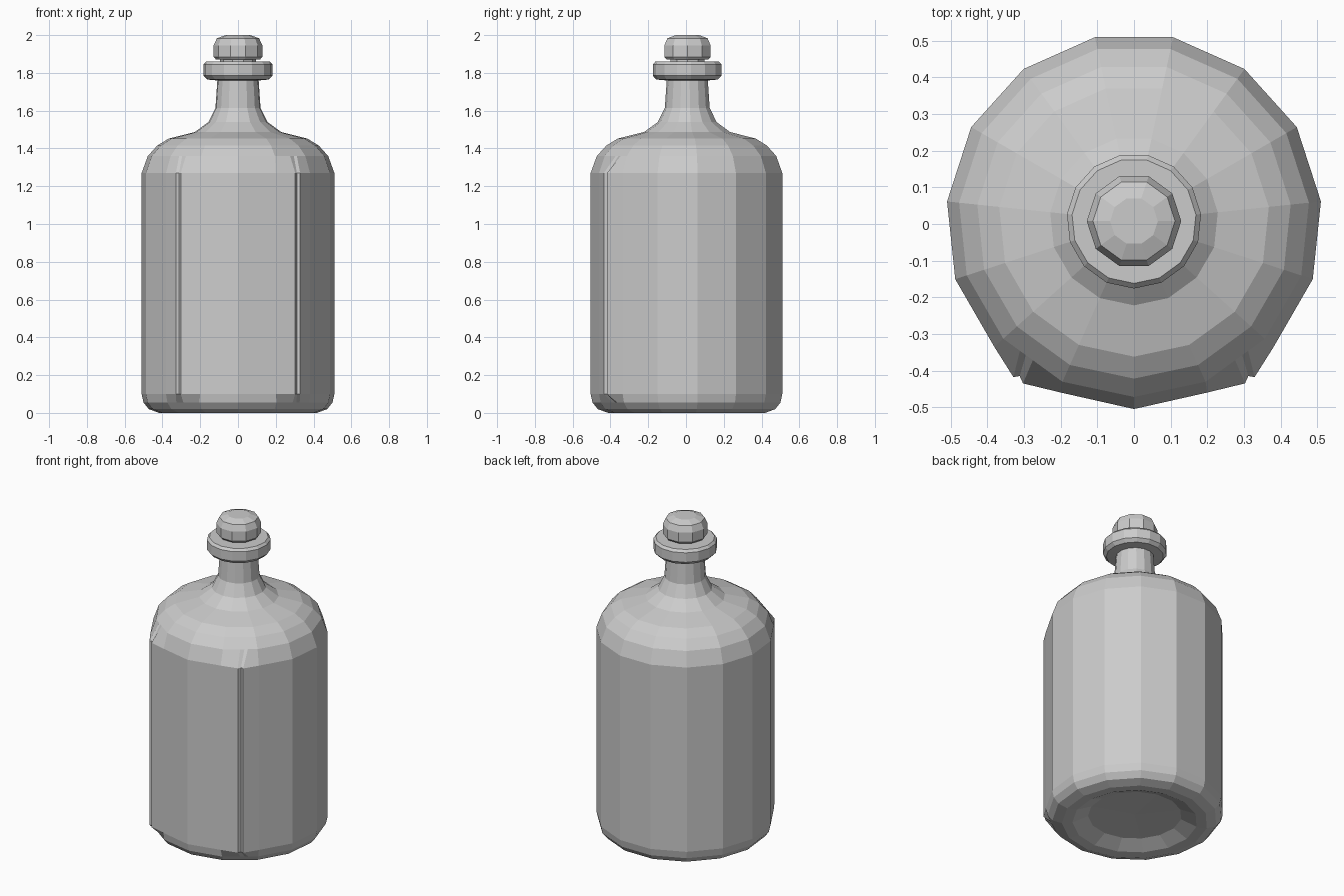
import bpy, bmesh
from math import sin, cos, radians
from mathutils import Vector

if "Cube" in bpy.data.objects:
    bpy.data.objects.remove(bpy.data.objects["Cube"])

YC = 0.008  # body axis offset so the overall bounds are centred


def loft(name, rings):
    """Skin a list of equal-length rings into a flat shaded object."""
    bm = bmesh.new()
    vs = [[bm.verts.new(p) for p in ring] for ring in rings]
    n = len(vs[0])
    for a, b in zip(vs, vs[1:]):
        for i in range(n):
            j = (i + 1) % n
            bm.faces.new((a[i], a[j], b[j], b[i]))
    bmesh.ops.remove_doubles(bm, verts=bm.verts, dist=1e-5)
    bmesh.ops.recalc_face_normals(bm, faces=bm.faces)
    me = bpy.data.meshes.new(name)
    bm.to_mesh(me)
    bm.free()
    ob = bpy.data.objects.new(name, me)
    bpy.context.collection.objects.link(ob)
    return ob


def unit(deg):
    return Vector((cos(radians(deg)), sin(radians(deg))))


def mirrored(half):
    """Complete a right-hand half section that starts on x = 0."""
    return half + [Vector((-p.x, p.y)) for p in reversed(half[1:])]


# Body sections: 15-sided, with extra columns for the two panel seams
front, p1, p2 = unit(-90), unit(-66), unit(-42)
rest = [unit(-42 + 24 * k) for k in range(6)]
seam = [p1.lerp(p2, t) for t in (0.5, 0.62, 0.72)]
round_section = mirrored([front, p1] + seam + rest)

# Section with the raised front panel edges and grooves
R = 0.513
raised = [Vector((x, y - YC)) / R for x, y in
          ((0.20, -0.46), (0.303, -0.435), (0.312, -0.415), (0.329, -0.418))]
panel_section = mirrored([front] + raised + rest)

# Bottle profile: recessed base, straight wall, shoulder, neck, collar
profile = [(0, .05), (.27, .045), (.36, .004), (.42, 0), (.475, .02), (.503, .055),
           (R, .10), (R, 1.27), (.48, 1.36), (.43, 1.415), (.37, 1.452),
           (.23, 1.487), (.157, 1.54), (.12, 1.615), (.11, 1.76), (.165, 1.765),
           (.184, 1.785), (.184, 1.845), (.17, 1.86), (.09, 1.86), (0, 1.86)]
rings = []
for r, z in profile:
    section = panel_section if r == R else round_section
    rings.append([(p.x * r, p.y * r + YC, z) for p in section])
loft("bottle", rings)

# Ten-sided stopper with its stem in the neck
stopper = [(0, 1.80), (.095, 1.80), (.095, 1.872), (.118, 1.872), (.129, 1.885),
           (.129, 1.945), (.112, 1.983), (.065, 2.0), (0, 2.0)]
loft("stopper", [[(r * cos(radians(36 * k)), r * sin(radians(36 * k)) + YC, z)
                  for k in range(10)] for r, z in stopper])
